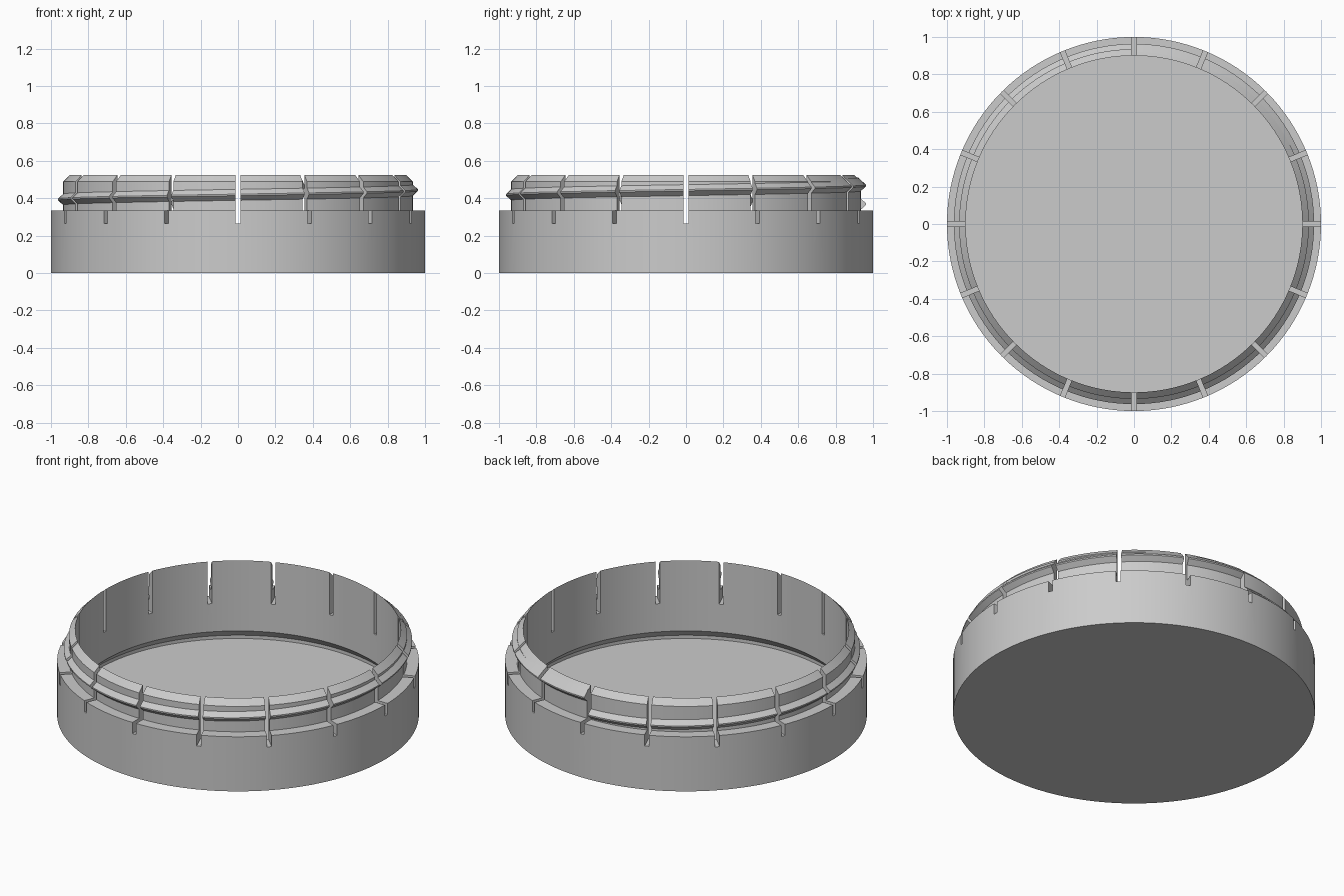
import bpy, bmesh, math
from mathutils import Matrix

SEGMENTS = 128
SLOTS = 16

cube = bpy.data.objects.get("Cube")
if cube:
    bpy.data.objects.remove(cube, do_unlink=True)

grey = bpy.data.materials.new("plain_grey")
grey.use_nodes = True
colour = (0.6, 0.6, 0.6, 1)
grey.diffuse_color = colour
grey.node_tree.nodes["Principled BSDF"].inputs["Base Color"].default_value = colour


def add_object(name, bm):
    bmesh.ops.recalc_face_normals(bm, faces=bm.faces)
    mesh = bpy.data.meshes.new(name)
    bm.to_mesh(mesh)
    bm.free()
    mesh.materials.append(grey)
    obj = bpy.data.objects.new(name, mesh)
    bpy.context.collection.objects.link(obj)
    return obj


def activate(obj):
    bpy.ops.object.select_all(action='DESELECT')
    obj.select_set(True)
    bpy.context.view_layer.objects.active = obj


def sweep(bm, sections, closed_section):
    """Bridge successive rings of points with quads."""
    rings = [[bm.verts.new(p) for p in s] for s in sections]
    for a, b in zip(rings, rings[1:]):
        n = len(a)
        for i in range(n if closed_section else n - 1):
            j = (i + 1) % n
            bm.faces.new((a[i], a[j], b[j], b[i]))
    return rings


def polar(r, angle, z):
    return (r * math.cos(angle), r * math.sin(angle), z)


# Cup body: base, stepped shoulder, chamfered neck, undercut and floor
profile = [(1, 0), (1, 0.333), (0.935, 0.333), (0.935, 0.488), (0.9, 0.523),
           (0.9, 0.093), (0.945, 0.046), (0.945, 0.026)]
bm = bmesh.new()
turn = [2 * math.pi * i / SEGMENTS for i in range(SEGMENTS)]
rings = sweep(bm, [[polar(r, a, z) for a in turn] for r, z in profile], True)
bm.faces.new(rings[0])
bm.faces.new(rings[-1])
body = add_object("cup_body", bm)

# Screw thread: one rising turn with blunt ends
section = [(0.92, -0.043), (0.963, -0.004), (0.963, 0.004), (0.92, 0.043)]
bm = bmesh.new()
path = []
for i in range(SEGMENTS + 1):
    t = i / SEGMENTS
    a = math.pi / 2 + 2 * math.pi * t
    path.append([polar(r, a, 0.368 + 0.1 * t + dz) for r, dz in section])
rings = sweep(bm, path, True)
bm.faces.new(rings[0])
bm.faces.new(rings[-1])
thread = add_object("screw_thread", bm)

# Radial slot cutters
bm = bmesh.new()
for i in range(SLOTS):
    place = (Matrix.Rotation(2 * math.pi * i / SLOTS, 4, 'Z')
             @ Matrix.Translation((0.96, 0, 0.465))
             @ Matrix.Diagonal((0.3, 0.025, 0.4, 1)))
    bmesh.ops.create_cube(bm, size=1, matrix=place)
cutter = add_object("slot_cutter", bm)
cutter.hide_render = True

# Cut the slots and shade
for obj in (body, thread):
    activate(obj)
    cut = obj.modifiers.new("slots", 'BOOLEAN')
    cut.operation = 'DIFFERENCE'
    cut.solver = 'EXACT'
    cut.object = cutter
    bpy.ops.object.modifier_apply(modifier=cut.name)
    bpy.ops.object.shade_smooth_by_angle(angle=math.radians(25))
bpy.data.objects.remove(cutter, do_unlink=True)
